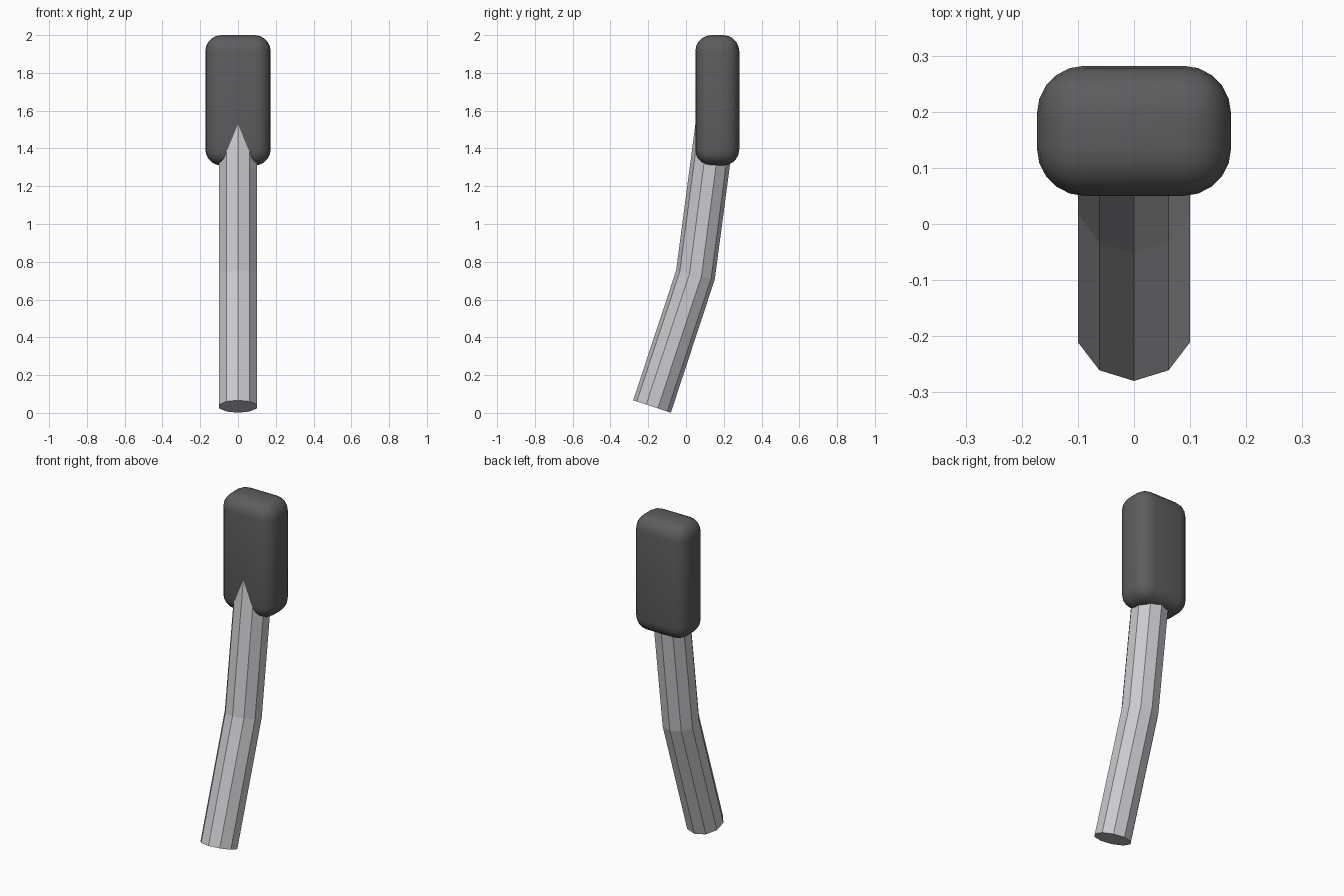
import bpy, bmesh, math
from mathutils import Vector, Matrix

cube = bpy.data.objects.get("Cube")
if cube:
    bpy.data.objects.remove(cube, do_unlink=True)


def material(name, rgb):
    mat = bpy.data.materials.new(name)
    mat.use_nodes = True
    mat.diffuse_color = (*rgb, 1)
    mat.node_tree.nodes["Principled BSDF"].inputs["Base Color"].default_value = (*rgb, 1)
    return mat


def add_object(name, bm, mat):
    mesh = bpy.data.meshes.new(name)
    bmesh.ops.recalc_face_normals(bm, faces=bm.faces)
    bm.to_mesh(mesh)
    bm.free()
    mesh.materials.append(mat)
    obj = bpy.data.objects.new(name, mesh)
    bpy.context.collection.objects.link(obj)
    return obj


light_grey = material("light grey metal", (0.60, 0.60, 0.63))
dark_grey = material("dark grey plastic", (0.11, 0.11, 0.115))

# Bent ten-sided stem: each ring is (y, z, forward tilt in degrees)
SIDES, RADIUS = 10, 0.105
rings = [(-0.18, 0.034, 18.3), (0.05, 0.73, 13), (0.165, 1.6, 7.6)]
bm = bmesh.new()
loops = []
for y, z, tilt in rings:
    turn = Matrix.Rotation(-math.radians(tilt), 3, 'X')
    loop = []
    for i in range(SIDES):
        a = math.tau * i / SIDES
        offset = Vector((math.sin(a), -math.cos(a), 0)) * RADIUS
        loop.append(bm.verts.new(Vector((0, y, z)) + turn @ offset))
    loops.append(loop)
for low, high in zip(loops, loops[1:]):
    for i in range(SIDES):
        j = (i + 1) % SIDES
        bm.faces.new((low[i], low[j], high[j], high[i]))
bm.faces.new(loops[0])
bm.faces.new(loops[-1])
add_object("stem", bm, light_grey)

# Rounded block on top of the stem
bm = bmesh.new()
bmesh.ops.create_cube(bm, size=1)
bmesh.ops.scale(bm, vec=(0.346, 0.232, 0.69), verts=bm.verts)
bmesh.ops.translate(bm, vec=(0, 0.166, 1.655), verts=bm.verts)
head = add_object("head", bm, dark_grey)
bevel = head.modifiers.new("rounded edges", 'BEVEL')
bevel.width = 0.085
bevel.segments = 5
for face in head.data.polygons:
    face.use_smooth = True
